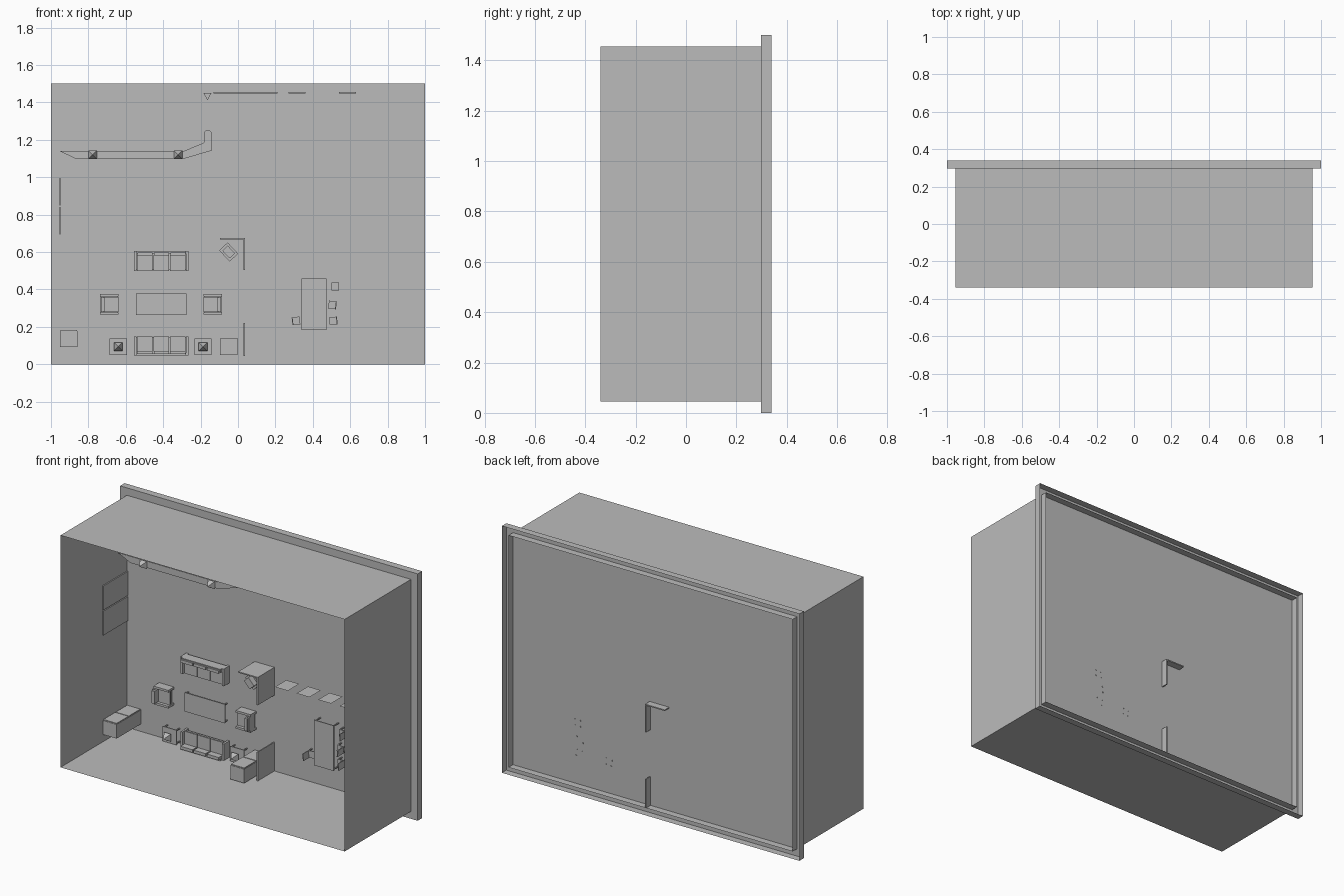
import bpy, bmesh, math
from mathutils import Vector, Matrix

cube = bpy.data.objects.get("Cube")
if cube:
    bpy.data.objects.remove(cube, do_unlink=True)

grey = bpy.data.materials.new("plain_grey")
grey.use_nodes = True
GREY = (0.5, 0.5, 0.5, 1)
grey.diffuse_color = GREY
grey.node_tree.nodes["Principled BSDF"].inputs["Base Color"].default_value = GREY

FLOOR, BACK, RIM = 0.297, 0.34, -0.34


def finish(name, bm):
    mesh = bpy.data.meshes.new(name)
    bm.to_mesh(mesh)
    bm.free()
    mesh.materials.append(grey)
    obj = bpy.data.objects.new(name, mesh)
    bpy.context.collection.objects.link(obj)
    return obj


# Plan coordinates are x and z; h is the height above the floor, towards -y
def add_prism(bm, plan, h0, h1):
    low = [bm.verts.new((x, FLOOR - h0, z)) for x, z in plan]
    high = [bm.verts.new((x, FLOOR - h1, z)) for x, z in plan]
    bm.faces.new(low)
    bm.faces.new(high[::-1])
    for i in range(len(plan)):
        j = (i + 1) % len(plan)
        bm.faces.new((low[i], high[i], high[j], low[j]))


def rect(x0, x1, z0, z1):
    return [(x0, z0), (x1, z0), (x1, z1), (x0, z1)]


def prism(name, plan, h0, h1):
    bm = bmesh.new()
    add_prism(bm, plan, h0, h1)
    bmesh.ops.recalc_face_normals(bm, faces=bm.faces)
    return finish(name, bm)


def box(name, x0, x1, z0, z1, h0, h1):
    return prism(name, rect(x0, x1, z0, z1), h0, h1)


# Furniture made of boxes around its own centre, turned and placed on the floor
def furniture(name, x, z, angle, parts):
    bm = bmesh.new()
    for x0, x1, z0, z1, h0, h1 in parts:
        add_prism(bm, rect(x0, x1, z0, z1), h0, h1)
    bmesh.ops.recalc_face_normals(bm, faces=bm.faces)
    turn = Matrix.Rotation(math.radians(angle), 4, 'Y')
    bmesh.ops.transform(bm, verts=bm.verts, matrix=Matrix.Translation((x, 0, z)) @ turn)
    return finish(name, bm)


# Open shell: a floor sheet, a short rim and four walls
def sheet_ring(name, plan, y0, y1):
    bm = bmesh.new()
    rings = [[bm.verts.new((x, y, z)) for x, z in plan] for y in (y0, y1)]
    for i in range(4):
        j = (i + 1) % 4
        bm.faces.new((rings[0][i], rings[0][j], rings[1][j], rings[1][i]))
    bmesh.ops.recalc_face_normals(bm, faces=bm.faces)
    finish(name, bm)


outer, inner = rect(-1, 1, 0, 1.5), rect(-0.955, 0.955, 0.045, 1.455)
bm = bmesh.new()
bm.faces.new([bm.verts.new((x, FLOOR, z)) for x, z in outer])
finish("floor", bm)
sheet_ring("floor_rim", outer, FLOOR, BACK)
sheet_ring("room_walls", inner, RIM, BACK)

# Low partition walls run through the floor
DEEP = FLOOR - BACK
box("partition_lower", 0.03, 0.037, 0.045, 0.22, DEEP, 0.16)
prism("partition_corner", [(-0.095, 0.675), (-0.095, 0.668), (0.03, 0.668), (0.03, 0.505),
                           (0.037, 0.505), (0.037, 0.675)], DEEP, 0.16)

# Doors and windows on the walls
for i, z in enumerate((0.695, 0.848)):
    box(f"side_door_{i}", -0.955, -0.948, z, z + 0.147, 0, 0.235)
for i, (x0, x1) in enumerate(((-0.13, 0.21), (0.27, 0.36), (0.54, 0.63))):
    box(f"top_window_{i}", x0, x1, 1.448, 1.455, 0.08, 0.2)

# Sheet shelves hanging beside the corner partition
for i in range(4):
    x = 0.18 + i * 0.145
    bm = bmesh.new()
    bm.faces.new([bm.verts.new((a, FLOOR - h, 0.67))
                  for a, h in ((x, 0.09), (x, 0.2), (x + 0.087, 0.2), (x + 0.087, 0.09))])
    finish(f"shelf_sheet_{i}", bm)

# Long counter with a bent end
prism("counter", [(-0.955, 1.14), (-0.87, 1.1), (-0.285, 1.1), (-0.14, 1.143), (-0.14, 1.24),
                  (-0.15, 1.25), (-0.172, 1.25), (-0.182, 1.24), (-0.182, 1.185),
                  (-0.29, 1.14)], 0.06, 0.087)
prism("wall_sconce", [(-0.185, 1.45), (-0.163, 1.412), (-0.142, 1.45)], 0.15, 0.18)


# Four-sided lamp with a pyramid shade
def lamp(name, x, z, h):
    bm = bmesh.new()
    add_prism(bm, rect(x - 0.005, x + 0.005, z - 0.005, z + 0.005), h, h + 0.03)
    r = 0.023
    base = [bm.verts.new((a, FLOOR - h - 0.02, b)) for a, b in rect(x - r, x + r, z - r, z + r)]
    tip = bm.verts.new((x, FLOOR - h - 0.06, z))
    bm.faces.new(base)
    for i in range(4):
        bm.faces.new((base[i], base[(i + 1) % 4], tip))
    bmesh.ops.recalc_face_normals(bm, faces=bm.faces)
    finish(name, bm)


# Side tables, each with a lamp
def table(name, x, z, w, d, h, foot=0.0):
    a, b, t = w / 2, d / 2, 0.006
    parts = [(-a, a, -b, b, h - t, h)]
    for sx in (-1, 1):
        for sz in (-1, 1):
            cx, cz = sx * (a - t), sz * (b - t)
            parts.append((cx - t / 2, cx + t / 2, cz - t / 2, cz + t / 2, foot, h - t))
    furniture(name, x, z, 0, parts)


for side, x in (("right", -0.64), ("left", -0.187)):
    table(f"side_table_{side}", x, 0.094, 0.092, 0.09, 0.04)
    lamp(f"table_lamp_{side}", x, 0.094, 0.04)
for side, x in (("right", -0.777), ("left", -0.32)):
    lamp(f"counter_lamp_{side}", x, 1.12, 0.075)
table("coffee_table", -0.41, 0.32, 0.27, 0.115, 0.03)
table("dining_table", 0.407, 0.32, 0.133, 0.275, 0.055)


# Sofas and armchairs: back towards +z before turning
def seat(name, x, z, angle, w, d, cushions):
    a, b, arm = w / 2, d / 2, 0.013
    parts = [(-a + arm, a - arm, -b + 0.006, b, 0.01, 0.03),
             (-a + arm, a - arm, b - 0.012, b, 0.03, 0.07)]
    for s in (-1, 1):
        parts.append((min(s * a, s * (a - arm)), max(s * a, s * (a - arm)), -b, b, 0, 0.055))
    step = (w - 2 * arm) / cushions
    for i in range(cushions):
        left = -a + arm + i * step
        parts.append((left + 0.002, left + step - 0.002, -b, b - 0.02, 0.03, 0.04))
        parts.append((left + 0.004, left + step - 0.004, b - 0.024, b - 0.006, 0.04, 0.08))
    furniture(name, x, z, angle, parts)


seat("sofa_upper", -0.41, 0.552, 0, 0.29, 0.105, 3)
seat("sofa_lower", -0.41, 0.098, 180, 0.29, 0.1, 3)
seat("armchair_right", -0.688, 0.32, -90, 0.11, 0.1, 1)
seat("armchair_left", -0.135, 0.32, 90, 0.11, 0.1, 1)


# Dining chairs with feet just through the floor
def chair(name, x, z, angle):
    a = 0.021
    parts = [(-a, a, -a, a, 0.032, 0.038), (-a, a, a - 0.005, a, 0.038, 0.09)]
    for sx in (-1, 1):
        for sz in (-1, 1):
            cx, cz = sx * (a - 0.003), sz * (a - 0.003)
            parts.append((cx - 0.003, cx + 0.003, cz - 0.003, cz + 0.003, -0.002, 0.032))
    furniture(name, x, z, angle, parts)


for i, (x, z, angle) in enumerate(((0.52, 0.415, 90), (0.505, 0.317, 97),
                                   (0.51, 0.232, 85), (0.31, 0.232, -97))):
    chair(f"dining_chair_{i}", x, z, angle)

# Tall cabinets with two door plates on the upper side
for name, x0, z0 in (("cabinet_right", -0.952, 0.092), ("cabinet_left", -0.095, 0.05)):
    box(name, x0, x0 + 0.093, z0, z0 + 0.085, 0, 0.235)
    for i, (h0, h1) in enumerate(((0.005, 0.115), (0.12, 0.232))):
        box(f"{name}_door_{i}", x0 + 0.002, x0 + 0.091, z0 + 0.085, z0 + 0.091, h0, h1)

# Turned corner stand with a smaller set on top
furniture("corner_stand", -0.05, 0.6, 47, [(-0.041, 0.041, -0.031, 0.031, 0, 0.085),
                                         (-0.028, 0.028, -0.02, 0.02, 0.085, 0.12)])
